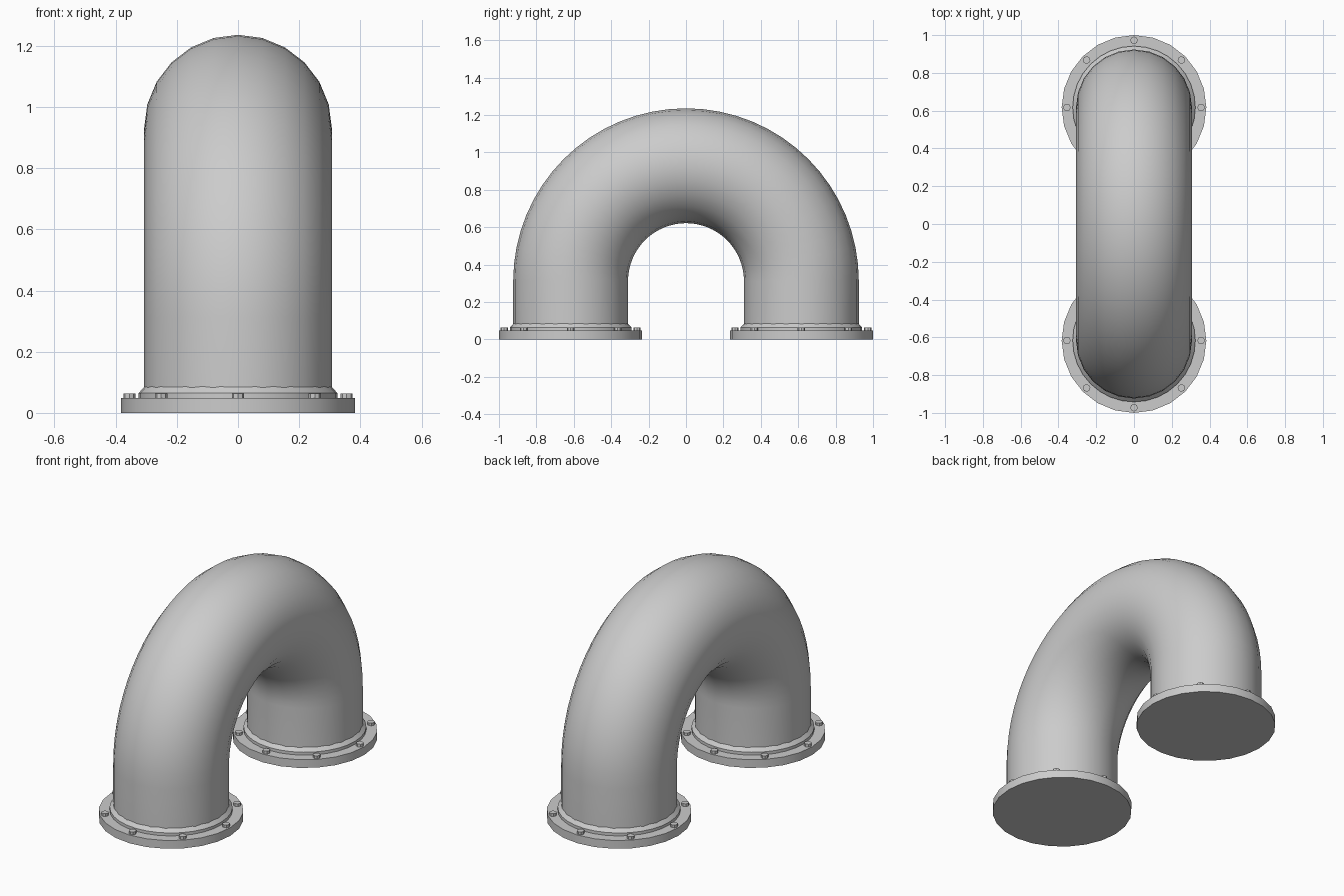
import bpy, bmesh
from math import sin, cos, pi, radians

if "Cube" in bpy.data.objects:
    bpy.data.objects.remove(bpy.data.objects["Cube"])

BEND = 0.617     # bend radius, also the y offset of each foot
TUBE = 0.307     # pipe radius
RISE = 0.312     # height where the bend starts
SIDES = 24


def loft(name, rings):
    """Skin a list of vertex rings and cap both ends."""
    bm = bmesh.new()
    loops = [[bm.verts.new(p) for p in ring] for ring in rings]
    n = len(loops[0])
    for a, b in zip(loops, loops[1:]):
        for i in range(n):
            j = (i + 1) % n
            bm.faces.new((a[i], a[j], b[j], b[i]))
    bm.faces.new(loops[0])
    bm.faces.new(loops[-1])
    bmesh.ops.recalc_face_normals(bm, faces=bm.faces)
    mesh = bpy.data.meshes.new(name)
    bm.to_mesh(mesh)
    bm.free()
    obj = bpy.data.objects.new(name, mesh)
    bpy.context.collection.objects.link(obj)
    bpy.ops.object.select_all(action='DESELECT')
    obj.select_set(True)
    bpy.context.view_layer.objects.active = obj
    bpy.ops.object.shade_smooth_by_angle(angle=radians(30))
    return obj


def turned(name, x, y, profile, sides):
    """Turn a (radius, z) profile around a vertical axis."""
    return loft(name, [[(x + r * cos(2 * pi * i / sides), y + r * sin(2 * pi * i / sides), z)
                        for i in range(sides)] for r, z in profile])


# U-shaped pipe: straight leg, half-circle bend, straight leg
path = [(BEND, 0.03, 0.0)]
STEPS = 32
for k in range(STEPS + 1):
    a = pi * k / STEPS
    path.append((BEND * cos(a), RISE + BEND * sin(a), a))
path.append((-BEND, 0.03, pi))
rings = []
for y, z, a in path:
    ring = []
    for i in range(SIDES):
        t = 2 * pi * i / SIDES
        r = TUBE * cos(t)
        ring.append((TUBE * sin(t), y + r * cos(a), z + r * sin(a)))
    rings.append(ring)
loft("u_pipe", rings)

# Foot flange, weld collar and eight bolts at each end
for label, y in (("front", -BEND), ("back", BEND)):
    turned(label + "_flange", 0, y, [(0.383, 0), (0.383, 0.048)], SIDES)
    turned(label + "_collar", 0, y, [(0.325, 0.04), (0.325, 0.065), (0.303, 0.088)], 32)
    for k in range(8):
        a = k * pi / 4
        turned(f"{label}_bolt_{k + 1}", 0.355 * cos(a), y + 0.355 * sin(a),
               [(0.02, 0.04), (0.02, 0.064)], 8)
